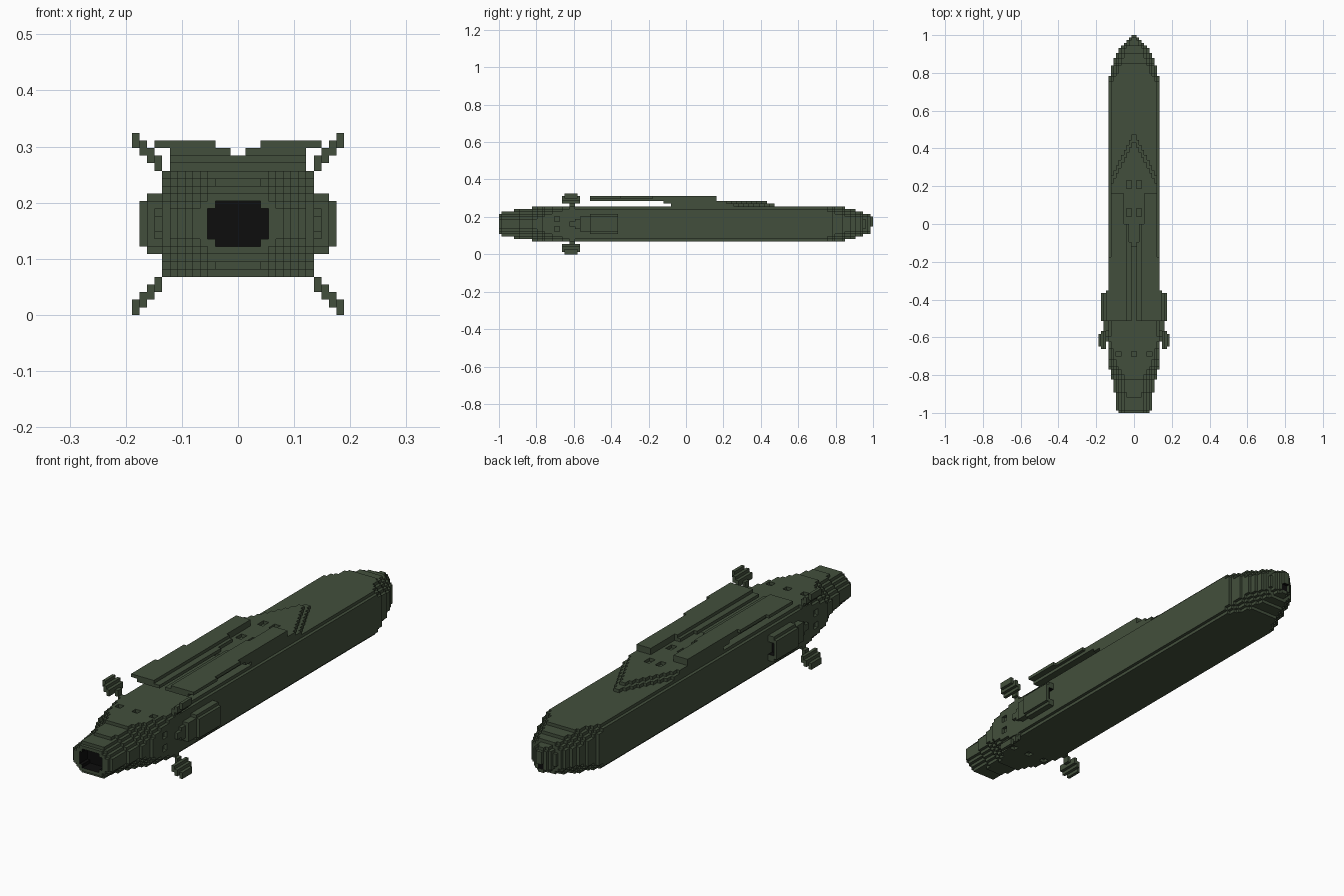
import bpy
import bmesh
from mathutils import Vector

if "Cube" in bpy.data.objects:
    bpy.data.objects.remove(bpy.data.objects["Cube"], do_unlink=True)

U = 2 / 148          # size of one block
MID = 12             # block height of the hull axis


def material(name, rgb):
    m = bpy.data.materials.new(name)
    m.use_nodes = True
    m.diffuse_color = (*rgb, 1)
    bsdf = m.node_tree.nodes["Principled BSDF"]
    bsdf.inputs["Base Color"].default_value = (*rgb, 1)
    bsdf.inputs["Roughness"].default_value = 0.9
    return m


green = material("dark olive green", (0.055, 0.078, 0.045))
black = material("black", (0.004, 0.004, 0.004))


def box(x0, x1, y0, y1, z0, z1):
    return {(x, y, z) for x in range(x0, x1) for y in range(y0, y1) for z in range(z0, z1)}


def flip_x(cells):
    return {(-1 - x, y, z) for x, y, z in cells}


def flip_z(cells):
    return {(x, y, 2 * MID - 1 - z) for x, y, z in cells}


def both(cells):
    return cells | flip_x(cells)


def build(name, cells, cavity=frozenset()):
    """Skin a set of blocks; faces that look into the cavity are black."""
    cells = cells - cavity
    bm = bmesh.new()
    for axis in range(3):
        run = 0 if axis == 1 else 1          # faces are merged in strips along this axis
        other = 3 - axis - run
        for side in (0, 1):
            step = [0, 0, 0]
            step[axis] = 2 * side - 1
            exposed = {}
            for c in cells:
                n = (c[0] + step[0], c[1] + step[1], c[2] + step[2])
                if n not in cells:
                    exposed[c] = int(n in cavity)
            rows = {}
            for c, mat in exposed.items():
                rows.setdefault((c[axis], c[other], mat), []).append(c[run])
            for (a, o, mat), line in rows.items():
                line.sort()
                start = line[0]
                for here, after in zip(line, line[1:] + [None]):
                    if after == here + 1:
                        continue
                    corners = []
                    for r, q in ((start, o), (here + 1, o), (here + 1, o + 1), (start, o + 1)):
                        p = Vector((0, 0, 0))
                        p[axis], p[run], p[other] = a + side, r, q
                        corners.append(bm.verts.new((p.x * U, (p.y - 74) * U, p.z * U)))
                    face = bm.faces.new(corners)
                    face.material_index = mat
                    face.normal_update()
                    if face.normal.dot(Vector(step)) < 0:
                        face.normal_flip()
                    start = after
    bmesh.ops.remove_doubles(bm, verts=bm.verts[:], dist=U * 0.01)
    mesh = bpy.data.meshes.new(name)
    bm.to_mesh(mesh)
    bm.free()
    mesh.materials.append(green)
    mesh.materials.append(black)
    obj = bpy.data.objects.new(name, mesh)
    bpy.context.collection.objects.link(obj)
    return obj


def stepped(y, table):
    return next(value for end, value in table if y < end)


# Hull: chamfered section with half width, half height and chamfer stepping along y
WIDTH = [(1, 6), (8, 7), (13, 8), (17, 9), (132, 10), (136, 9), (139, 8), (141, 7),
         (143, 6), (144, 5), (145, 4), (146, 3), (147, 2), (148, 1)]
HEIGHT = [(1, 4), (6, 5), (13, 6), (137, 7), (141, 6), (144, 5), (148, 4)]
CHAMFER = [(1, 2.5), (6, 3.5), (13, 4.5), (15, 5.5), (18, 4.5), (21, 3.5), (25, 2.5),
           (130, 1.5), (133, 2.5), (141, 3.5), (145, 2.5), (148, 1.5)]

hull = set()
for y in range(148):
    w, h, c = stepped(y, WIDTH), stepped(y, HEIGHT), stepped(y, CHAMFER)
    for x, _, z in box(-w, w, y, y + 1, MID - h, MID + h):
        if abs(x + 0.5) + abs(z + 0.5 - MID) <= w + h - c:
            hull.add((x, y, z))

# Small square recesses round the tail
ports = box(-1, 1, 22, 24, 18, 19) | both(box(5, 7, 22, 24, 18, 19) | box(9, 10, 22, 24, 13, 15))
hull -= ports | flip_z(ports)

# Tail nozzle and nose opening
nozzle = box(-4, 4, 0, 4, 10, 14) | box(-3, 3, 0, 4, 9, 15)
nose_hole = box(-1, 1, 147, 148, 9, 11)
build("hull", hull, nozzle | nose_hole)

# Side pods with a forward intake and a stepped rear taper
pod = set()
for y0, y1, x1, h in ((28, 30, 11, 1), (30, 32, 11, 2), (32, 36, 12, 3), (36, 47, 12, 4)):
    pod |= box(10, x1, y0, y1, MID - h, MID + h)
pod |= box(12, 13, 36, 47, 9, 15)
intake = box(10, 12, 45, 47, 10, 14)
build("left_pod", pod, intake)
build("right_pod", flip_x(pod), flip_x(intake))

# Four diagonal stair-stepped fins on short roots
fin = box(9, 10, 28, 30, 18, 19)
for x, y0, y1 in ((10, 28, 30), (11, 25, 32), (12, 25, 32), (13, 26, 31)):
    fin |= box(x, x + 1, y0, y1, x + 9, x + 11)
build("upper_left_fin", fin)
build("upper_right_fin", flip_x(fin))
build("lower_left_fin", flip_z(fin))
build("lower_right_fin", flip_x(flip_z(fin)))

# Two-layer deck plate narrowing to a point towards the nose
deck = set()
for z, start, tip in ((19, 68, 109), (20, 65, 106)):
    for y in range(start, tip):
        w = min(9, (tip - y + 1) // 2)
        deck |= box(-w, w, y, y + 1, z, z + 1)
deck -= both(box(1, 3, 77, 80, 20, 21) | box(1, 3, 88, 91, 20, 21))
build("deck_plate", deck)

# Folded wings: long flat rails either side of a centre slot
wing = box(1, 9, 36, 67, 21, 22) | box(2, 9, 67, 74, 21, 22) | box(4, 9, 74, 86, 21, 22)
wing |= box(3, 11, 36, 48, 22, 23) | box(3, 10, 48, 61, 22, 23)
wing |= box(3, 9, 61, 74, 22, 23) | box(4, 9, 74, 86, 22, 23)
build("left_folded_wing", wing)
build("right_folded_wing", flip_x(wing))
